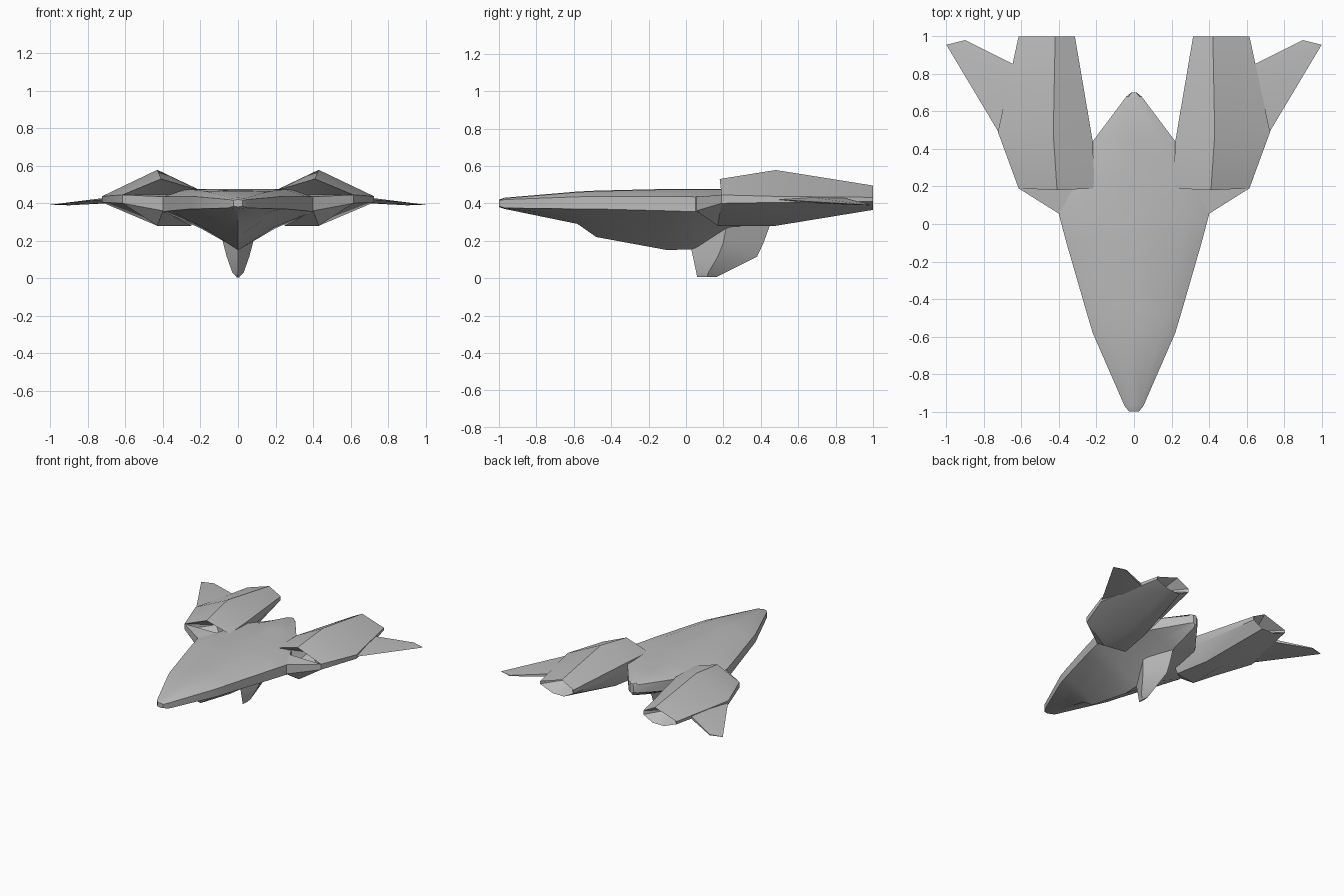
import bpy, bmesh, math

cube = bpy.data.objects.get("Cube")
if cube:
    bpy.data.objects.remove(cube, do_unlink=True)

grey = bpy.data.materials.new("hull grey")
grey.use_nodes = True
grey.diffuse_color = (0.5, 0.5, 0.5, 1)
grey.node_tree.nodes["Principled BSDF"].inputs["Base Color"].default_value = (0.5, 0.5, 0.5, 1)


def finish(bm, name, angle=25):
    """Turn a bmesh into a shaded object."""
    bmesh.ops.recalc_face_normals(bm, faces=bm.faces)
    mesh = bpy.data.meshes.new(name)
    bm.to_mesh(mesh)
    bm.free()
    mesh.materials.append(grey)
    obj = bpy.data.objects.new(name, mesh)
    bpy.context.collection.objects.link(obj)
    bpy.ops.object.select_all(action='DESELECT')
    obj.select_set(True)
    bpy.context.view_layer.objects.active = obj
    bpy.ops.object.shade_smooth_by_angle(angle=math.radians(angle))
    return obj


def loft(name, rings, caps=(None, None), angle=25):
    """Skin rings of points; a cap is flat, or a cone to the given point."""
    bm = bmesh.new()
    vs = [[bm.verts.new(p) for p in ring] for ring in rings]
    n = len(vs[0])
    for a, b in zip(vs, vs[1:]):
        for i in range(n):
            j = (i + 1) % n
            bm.faces.new((a[i], a[j], b[j], b[i]))
    for ring, tip in zip((vs[0], vs[-1]), caps):
        if tip is None:
            bm.faces.new(ring)
        else:
            c = bm.verts.new(tip)
            for i in range(n):
                bm.faces.new((ring[i], ring[(i + 1) % n], c))
    return finish(bm, name, angle)


def solid(name, points, angle=25):
    """Convex solid around a few corner points."""
    bm = bmesh.new()
    for p in points:
        bm.verts.new(p)
    out = bmesh.ops.convex_hull(bm, input=bm.verts)
    bmesh.ops.delete(bm, geom=list(set(out["geom_interior"] + out["geom_unused"])), context='VERTS')
    return finish(bm, name, angle)


def mirror_x(p):
    return (-p[0], p[1], p[2])


# Main hull: y, half width, keel z, rim low z, rim high z, top z
stations = [
    (-1.0, .025, .38, .385, .415, .42),
    (-.97, .05, .37, .375, .42, .43),
    (-.58, .22, .29, .37, .435, .463),
    (-.48, .25, .22, .37, .437, .468),
    (-.1, .36, .15, .36, .437, .477),
    (.05, .40, .155, .355, .435, .477),
    (.24, .31, .24, .355, .45, .475),
    (.44, .22, .28, .37, .46, .475),
    (.68, .04, .36, .39, .455, .472),
    (.70, .015, .38, .395, .45, .465),
]
rings = []
for y, w, keel, low, high, top in stations:
    half = [(w * .5, y, keel + (low - keel) * .56), (w, y, low),
            (w, y, high), (w * .7, y, top - .003)]
    rings.append([(0, y, keel)] + half + [(0, y, top)] +
                 [mirror_x(p) for p in reversed(half)])
loft("main_hull", rings, angle=30)

# Ventral fin: z, leading y, widest y, trailing y, half width
fin = []
for z, lead, mid, trail, w in [(.30, .0, .22, .455, .095), (.19, .02, .2, .415, .08),
                               (.115, .037, .17, .38, .06), (.03, .055, .12, .21, .03),
                               (.005, .06, .11, .16, .006)]:
    fin.append([(0, lead, z), (w, mid, z), (0, trail, z), (-w, mid, z)])
loft("ventral_fin", fin)

# Engine pods: ridge, outer rim, belly, inner rim
pod = [
    [(.41, .18, .53), (.615, .19, .445), (.615, .19, .40), (.43, .17, .28),
     (.25, .2, .28), (.21, .19, .38), (.21, .19, .47)],
    [(.43, .48, .578), (.725, .49, .437), (.725, .49, .405), (.43, .48, .28),
     (.30, .48, .28), (.22, .44, .40), (.22, .44, .478)],
    [(.42, 1, .495), (.615, 1, .432), (.615, 1, .41), (.50, 1, .365),
     (.40, 1, .365), (.315, 1, .41), (.315, 1, .44)],
]
intake_centre = (.42, .32, .44)
exhaust_centre = (.46, .84, .43)

# Lower intake lip reaching forward to the hull corner
lip = [(.40, .055, .435), (.40, .055, .36), (.615, .19, .445), (.615, .19, .40),
       (.43, .17, .28), (.25, .2, .28), (.21, .19, .38), (.21, .19, .45)]

# Thin swept winglet
wing = [(.722, .49, .42), (.62, .84, .43), (.62, .84, .408), (.66, .66, .435),
        (.66, .66, .402), (1.0, .955, .392), (.90, .98, .396), (.90, .98, .389)]

for side, turn in (("left", tuple), ("right", mirror_x)):
    loft(side + "_engine_pod", [[turn(p) for p in ring] for ring in pod],
         (turn(intake_centre), turn(exhaust_centre)), angle=35)
    solid(side + "_intake_lip", [turn(p) for p in lip])
    solid(side + "_winglet", [turn(p) for p in wing])
